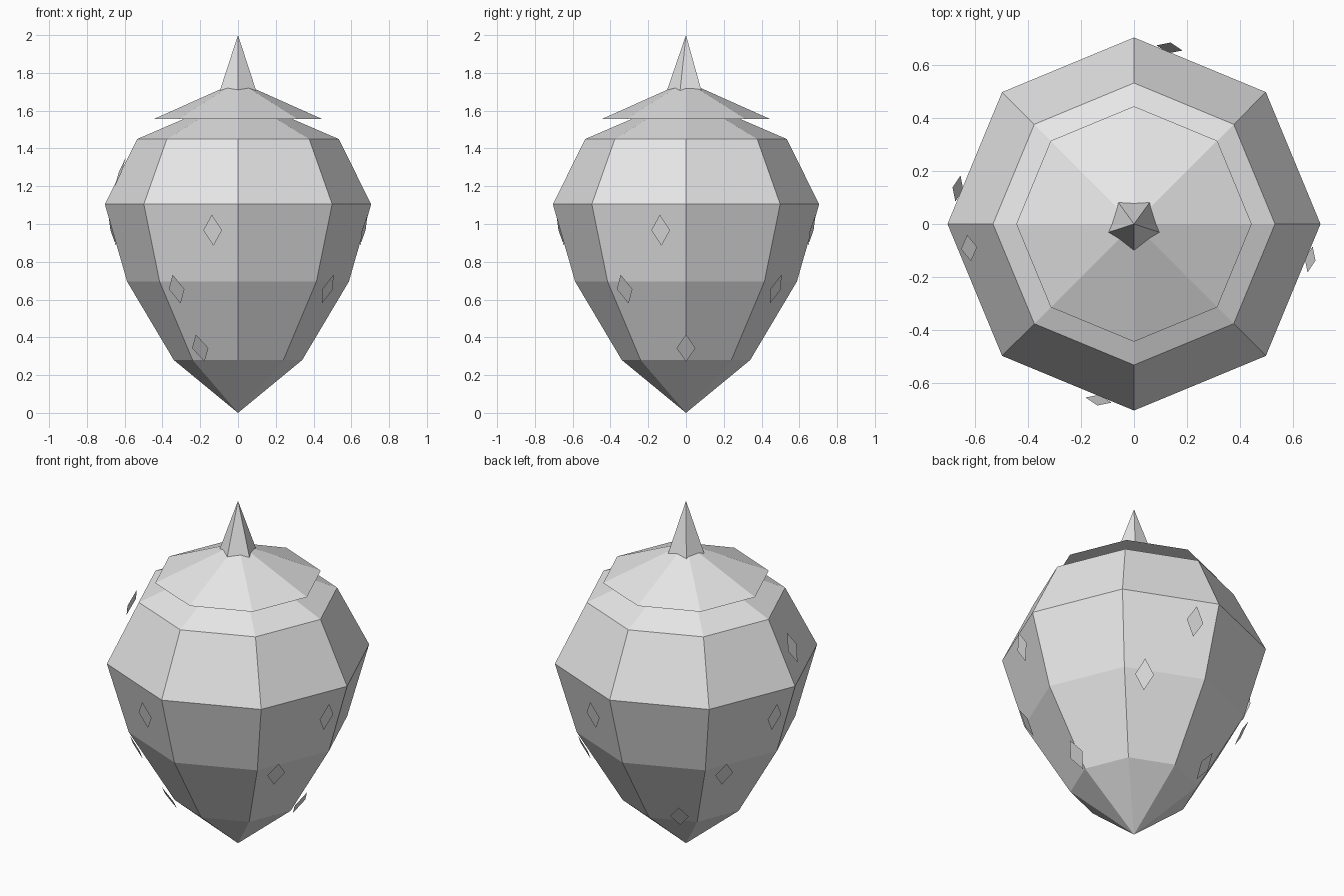
import bpy, bmesh
from math import sin, cos, radians, pi
from mathutils import Vector

if "Cube" in bpy.data.objects:
    bpy.data.objects.remove(bpy.data.objects["Cube"])

grey = bpy.data.materials.new("pale grey")
grey.diffuse_color = (0.8, 0.8, 0.8, 1)
grey.use_nodes = True
grey.node_tree.nodes["Principled BSDF"].inputs["Base Color"].default_value = grey.diffuse_color


def finish(name, bm):
    bmesh.ops.recalc_face_normals(bm, faces=bm.faces)
    mesh = bpy.data.meshes.new(name)
    bm.to_mesh(mesh)
    bm.free()
    mesh.materials.append(grey)
    obj = bpy.data.objects.new(name, mesh)
    bpy.context.collection.objects.link(obj)
    return obj


def lathe(name, profile, sides, start=0.0):
    """Flat-faced solid of revolution; a radius of 0 becomes a single tip."""
    bm = bmesh.new()
    rings = []
    for r, z in profile:
        if r == 0:
            rings.append([bm.verts.new((0, 0, z))] * sides)
        else:
            angles = [start + 2 * pi * i / sides for i in range(sides)]
            rings.append([bm.verts.new((r * cos(a), r * sin(a), z)) for a in angles])
    for low, high in zip(rings, rings[1:]):
        for i in range(sides):
            j = (i + 1) % sides
            corners = dict.fromkeys((low[i], low[j], high[j], high[i]))
            bm.faces.new(list(corners))
    if profile[0][0] > 0:
        bm.faces.new(rings[0][::-1])
    return finish(name, bm)


def seed(name, r, z, angle, tilt):
    """Thin diamond facing outward, leaning with the fruit's side."""
    a, t = radians(angle), radians(tilt)
    out = Vector((cos(a), sin(a), 0))
    side = Vector((-sin(a), cos(a), 0)) * 0.05
    up = (out * sin(t) + Vector((0, 0, cos(t)))) * 0.085
    centre = out * r + Vector((0, 0, z))
    bm = bmesh.new()
    bm.faces.new([bm.verts.new(centre + d) for d in (side, up, -side, -up)])
    mesh_obj = finish(name, bm)
    # keep the face pointing outward
    if mesh_obj.data.polygons[0].normal.dot(out) < 0:
        mesh_obj.data.flip_normals()


# Fruit body, leafy cap and stem
lathe("fruit_body", [(0, 0), (0.34, 0.28), (0.587, 0.695), (0.705, 1.105),
                     (0.533, 1.45), (0, 1.68)], 8)
lathe("leaf_cap", [(0.445, 1.556), (0, 1.755)], 8)
lathe("stem", [(0.11, 1.68), (0, 2.0)], 5, -pi / 2)

# Rings of seeds: radius, height, first angle, count, tilt
for row, (r, z, first, count, tilt) in enumerate([
        (0.40, 0.343, 0, 3, 32),
        (0.575, 0.655, -34.4, 4, 26),
        (0.679, 0.967, -11.4, 4, 14),
        (0.63, 1.275, 188.3, 1, -21)]):
    for i in range(count):
        seed(f"seed_{row}_{i}", r, z, first + 360 * i / count, tilt)
